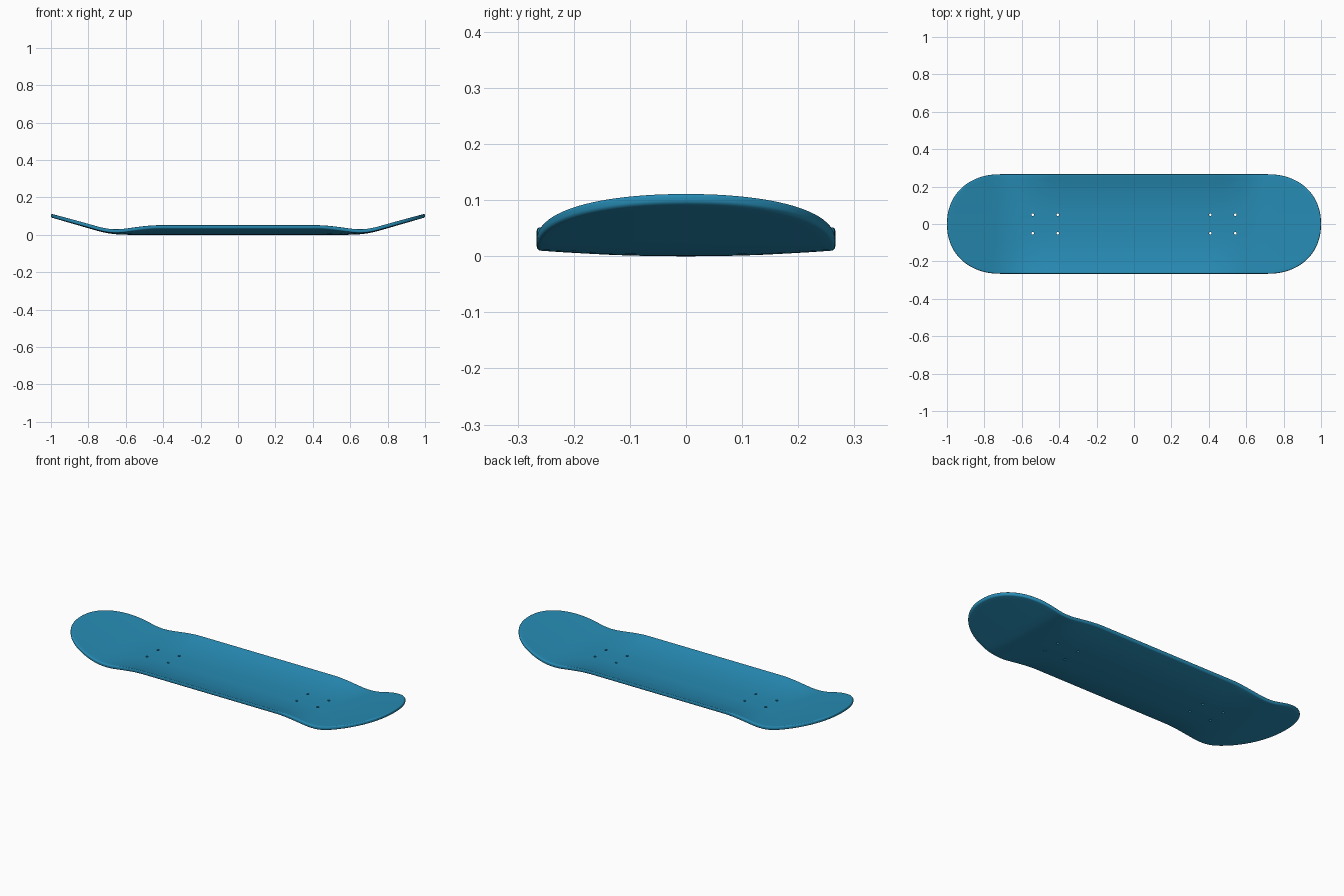
import bpy, bmesh
from math import sin, cos, pi

if "Cube" in bpy.data.objects:
    bpy.data.objects.remove(bpy.data.objects["Cube"])

HALF_W, STRAIGHT, NOSE, THICK, ROUND = 0.266, 0.715, 0.285, 0.02, 0.007


def smooth(t):
    t = max(0.0, min(1.0, t))
    return t * t * (3 - 2 * t)


def height(x, y):
    """Underside height: kicked-up ends plus raised side edges."""
    a, x0, x1, slope = abs(x), 0.60, 0.76, 0.29
    if a < x0:
        kick = 0
    elif a < x1:
        kick = slope * (a - x0) ** 2 / (2 * (x1 - x0))
    else:
        kick = slope * (a - (x0 + x1) / 2)
    concave = 0.004 + 0.029 * smooth((0.72 - a) / 0.30)
    return kick + concave * abs(y / HALF_W) ** 2.4


# outline: straight sides and slightly squared round ends, with its spine point
def end_cap(sign):
    pts, n, p = [], 48, 2 / 2.15
    for i in range(n + 1):
        a = -pi / 2 + pi * i / n
        s = sin(a)
        y = HALF_W * abs(s) ** p * (1 if s > 0 else -1)
        pts.append((sign * STRAIGHT, sign * NOSE * max(cos(a), 0) ** p, sign * y))
    return pts


def side(sign, n=56):
    return [(sign * STRAIGHT * (1 - 2 * i / n), 0, sign * HALF_W) for i in range(1, n)]


outline = end_cap(1) + side(1) + end_cap(-1) + side(-1)

# section from the top spine, around the rounded rim, to the bottom spine
inner = 1 - ROUND / HALF_W
spread = [inner * i / 14 for i in range(15)]
arc = [pi / 2 * i / 5 for i in range(6)]
section = [(s, THICK) for s in spread[:-1]]
section += [(inner + (1 - inner) * sin(a), THICK - ROUND * (1 - cos(a))) for a in arc]
section += [(inner + (1 - inner) * cos(a), ROUND * (1 - sin(a))) for a in arc]
section += [(s, 0) for s in reversed(spread[:-1])]

# deck
bm = bmesh.new()
rings = []
for s, dz in section:
    ring = []
    for cx, ox, oy in outline:
        x, y = cx + s * ox, s * oy
        ring.append(bm.verts.new((x, y, height(x, y) + dz)))
    rings.append(ring)
for r0, r1 in zip(rings, rings[1:]):
    for i in range(len(outline)):
        j = (i + 1) % len(outline)
        bm.faces.new((r0[i], r1[i], r1[j], r0[j]))
bmesh.ops.remove_doubles(bm, verts=bm.verts, dist=1e-5)
bmesh.ops.recalc_face_normals(bm, faces=bm.faces)
mesh = bpy.data.meshes.new("deck")
bm.to_mesh(mesh)
bm.free()
deck = bpy.data.objects.new("deck", mesh)
bpy.context.collection.objects.link(deck)
mat = bpy.data.materials.new("blue")
mat.diffuse_color = (0.02, 0.26, 0.46, 1)
mat.use_nodes = True
mat.node_tree.nodes["Principled BSDF"].inputs["Base Color"].default_value = mat.diffuse_color
mesh.materials.append(mat)

# bolt holes
bm = bmesh.new()
for x in (-0.542, -0.408, 0.408, 0.542):
    for y in (-0.05, 0.05):
        made = bmesh.ops.create_cone(bm, cap_ends=True, segments=20, radius1=0.007,
                                     radius2=0.007, depth=0.2)
        bmesh.ops.translate(bm, verts=made["verts"], vec=(x, y, 0.01))
cut_mesh = bpy.data.meshes.new("hole_cutter")
bm.to_mesh(cut_mesh)
bm.free()
cutter = bpy.data.objects.new("hole_cutter", cut_mesh)
bpy.context.collection.objects.link(cutter)
cutter.hide_render = True
mod = deck.modifiers.new("bolt_holes", "BOOLEAN")
mod.operation, mod.solver, mod.object = "DIFFERENCE", "EXACT", cutter

# apply the holes and smooth the shading
bpy.context.view_layer.objects.active = deck
deck.select_set(True)
bpy.ops.object.modifier_apply(modifier=mod.name)
bpy.data.objects.remove(cutter)
bpy.ops.object.shade_smooth_by_angle(angle=0.7)
